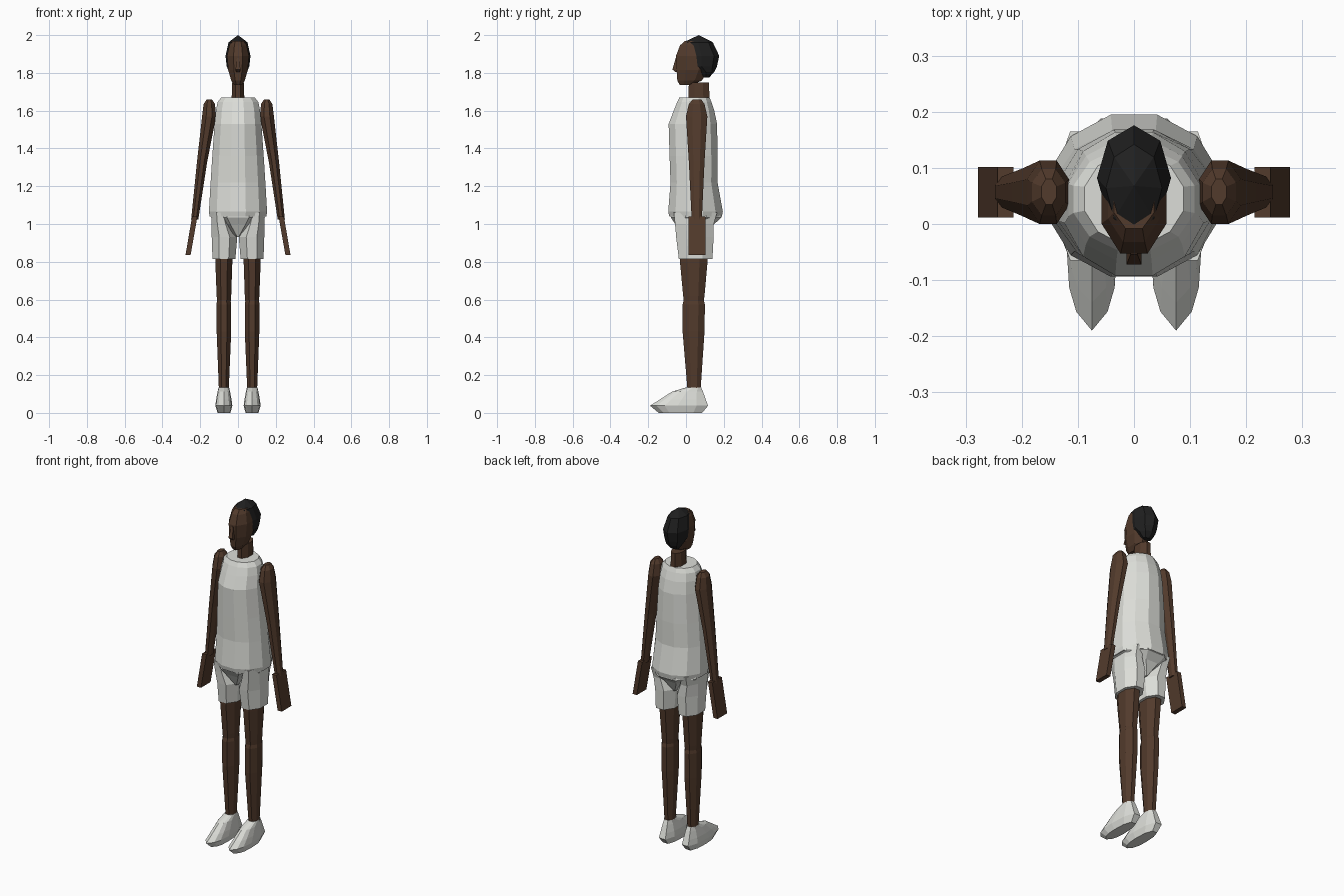
import bpy, bmesh, math


def material(name, rgb):
    m = bpy.data.materials.new(name)
    m.diffuse_color = (*rgb, 1)
    return m


SKIN = material("brown skin", (0.085, 0.043, 0.025))
HAIR = material("black hair", (0.014, 0.014, 0.014))
CLOTH = material("off white cloth", (0.72, 0.73, 0.69))


def polygon(n, flat=True):
    """Regular n-gon stretched to fill -1..1; flat puts an edge at the front."""
    off = math.pi / n if flat else 0
    pts = [(math.sin(off + 2 * math.pi * i / n), -math.cos(off + 2 * math.pi * i / n)) for i in range(n)]
    mx = max(abs(p[0]) for p in pts)
    my = max(abs(p[1]) for p in pts)
    return [(x / mx, y / my) for x, y in pts]


def loft(name, shape, rings, mat, side=1):
    """Skin a cross-section through rings of (z, x0, x1, y0, y1) and cap the ends."""
    bm = bmesh.new()
    loops = []
    for z, x0, x1, y0, y1 in rings:
        cx, cy, hx, hy = (x0 + x1) / 2, (y0 + y1) / 2, (x1 - x0) / 2, (y1 - y0) / 2
        loops.append([bm.verts.new((side * (cx + u * hx), cy + v * hy, z)) for u, v in shape])
    n = len(shape)
    for a, b in zip(loops, loops[1:]):
        for i in range(n):
            j = (i + 1) % n
            bm.faces.new((a[i], a[j], b[j], b[i]))
    bm.faces.new(loops[0])
    bm.faces.new(loops[-1])
    bmesh.ops.remove_doubles(bm, verts=bm.verts, dist=0.0005)
    bmesh.ops.recalc_face_normals(bm, faces=bm.faces)
    me = bpy.data.meshes.new(name)
    bm.to_mesh(me)
    bm.free()
    me.materials.append(mat)
    ob = bpy.data.objects.new(name, me)
    bpy.context.collection.objects.link(ob)
    return ob


def centred(rings):
    return [(z, -hx, hx, y0, y1) for z, hx, y0, y1 in rings]


# Sleeveless shirt
loft("shirt", polygon(12), centred([
    (1.04, .150, -.088, .190), (1.065, .154, -.094, .195), (1.22, .145, -.082, .167),
    (1.36, .136, -.087, .168), (1.53, .124, -.092, .164), (1.60, .117, -.065, .150),
    (1.645, .108, -.047, .135), (1.67, .088, -.035, .125)]), CLOTH)

# Shorts: seat and two legs
loft("shorts_seat", polygon(8), centred([
    (1.08, .140, -.080, .170), (1.035, .142, -.080, .188), (1.0, .10, -.058, .150),
    (.93, .008, -.02, .11)]), CLOTH)

# Neck
loft("neck", polygon(8), centred([
    (1.62, .034, .012, .125), (1.75, .032, .015, .122)]), SKIN)

# Head and nose
loft("head", polygon(8), centred([
    (1.735, .020, -.033, .030), (1.76, .036, -.046, .085), (1.815, .052, -.050, .115),
    (1.89, .058, -.053, .130), (1.945, .046, -.032, .110), (1.968, .036, -.008, .09)]), SKIN)
loft("nose", polygon(4), centred([
    (1.805, .010, -.056, -.03), (1.818, .013, -.072, -.03), (1.88, .006, -.054, -.03)]), SKIN)

# Hair cap
loft("hair", polygon(8, False), centred([
    (1.775, .026, .092, .122), (1.805, .048, .060, .150), (1.835, .060, .000, .164),
    (1.89, .066, -.012, .176), (1.962, .050, -.014, .142), (2.0, .0, .068, .068)]), HAIR)

# Pointed shoe outline, toe at the front
right = [(.62, -.78), (.9, -.5), (1, -.05), (.9, .6), (.45, 1)]
SHOE = [(0, -1)] + right + [(-x, y) for x, y in reversed(right)]

for side, tag in ((-1, "left"), (1, "right")):
    loft(tag + "_shorts_leg", polygon(8), [
        (1.06, .055, .138, -.065, .165), (1.0, .035, .140, -.058, .147),
        (.93, .004, .139, -.052, .146), (.815, .014, .135, -.038, .140)], CLOTH, side)
    loft(tag + "_thigh", polygon(8), [
        (.90, .030, .122, -.035, .118), (.80, .030, .120, -.032, .114),
        (.62, .036, .113, -.015, .098), (.575, .040, .110, -.010, .092)], SKIN, side)
    loft(tag + "_calf", polygon(8), [
        (.61, .042, .108, -.008, .090), (.575, .036, .114, -.018, .100),
        (.43, .036, .113, -.018, .098), (.12, .049, .101, .008, .077)], SKIN, side)
    loft(tag + "_shoe", SHOE, [
        (0, .040, .108, -.145, .085), (.038, .030, .120, -.190, .117),
        (.07, .034, .116, -.140, .105), (.112, .042, .108, -.075, .090),
        (.135, .047, .103, 0, .080)], CLOTH, side)
    loft(tag + "_arm", polygon(8), [
        (1.66, .138, .165, .035, .080), (1.635, .122, .182, .015, .098),
        (1.57, .116, .190, .000, .113), (1.33, .163, .217, .015, .098),
        (1.025, .210, .248, .030, .084)], SKIN, side)
    loft(tag + "_hand", polygon(4), [
        (1.04, .215, .243, .012, .102), (.835, .251, .278, .012, .102)], SKIN, side)
